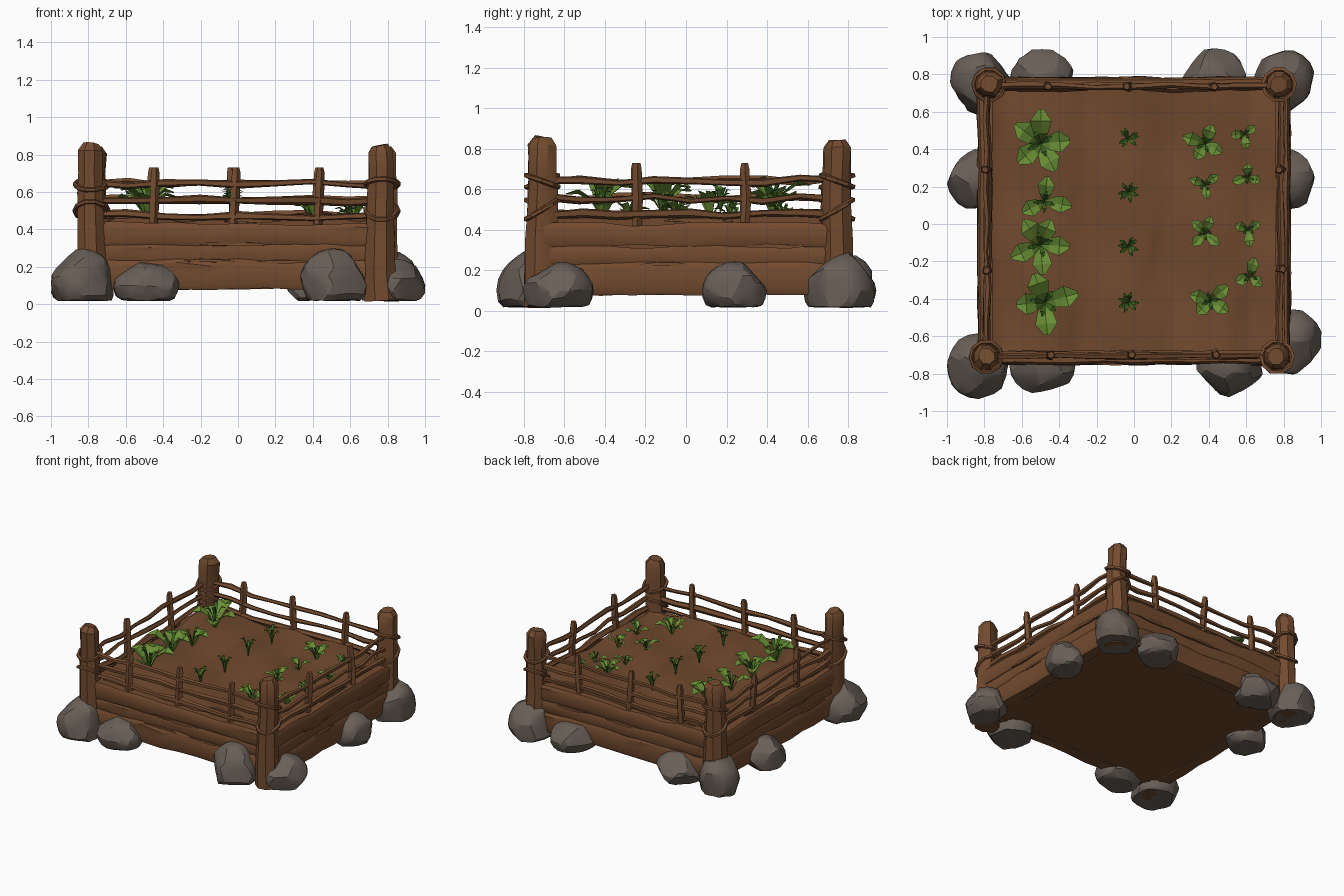
import bpy, bmesh, math, random
from mathutils import Vector

cube = bpy.data.objects.get("Cube")
if cube:
    bpy.data.objects.remove(cube)
rng = random.Random(7)


def material(name, rgb):
    m = bpy.data.materials.new(name)
    m.use_nodes = True
    m.diffuse_color = (*rgb, 1)
    m.node_tree.nodes["Principled BSDF"].inputs["Base Color"].default_value = (*rgb, 1)
    return m


WOOD = material("brown wood", (0.17, 0.07, 0.028))
SOIL = material("brown soil", (0.16, 0.066, 0.027))
STONE = material("grey stone", (0.14, 0.115, 0.095))
LEAF = material("light green leaf", (0.14, 0.27, 0.035))
BLADE = material("dark green blade", (0.05, 0.14, 0.015))


def finish(name, bm, mats, angle=35):
    mesh = bpy.data.meshes.new(name)
    bm.to_mesh(mesh)
    bm.free()
    ob = bpy.data.objects.new(name, mesh)
    bpy.context.collection.objects.link(ob)
    for m in mats:
        mesh.materials.append(m)
    if angle:
        bpy.ops.object.select_all(action="DESELECT")
        ob.select_set(True)
        bpy.context.view_layer.objects.active = ob
        bpy.ops.object.shade_smooth_by_angle(angle=math.radians(angle))
    return ob


def jit(a):
    return rng.uniform(-a, a)


def tube(name, pts, radii, sides=6, rough=0.1, closed=False):
    """Rough hand-hewn pole through the given points."""
    bm = bmesh.new()
    pts = [Vector(p) for p in pts]
    n = len(pts)
    wobble = [1 + jit(rough) for _ in range(sides)]
    rings = []
    for i, p in enumerate(pts):
        a = pts[(i + 1) % n] if closed else pts[min(i + 1, n - 1)]
        b = pts[i - 1] if closed else pts[max(i - 1, 0)]
        d = (a - b).normalized()
        u = d.cross(Vector((0, 0, 1)) if abs(d.z) < 0.8 else Vector((0, 1, 0))).normalized()
        v = d.cross(u)
        ring = []
        for k in range(sides):
            t = math.tau * (k + 0.5) / sides
            r = radii[i] * wobble[k] * (1 + jit(rough / 2))
            ring.append(bm.verts.new(p + r * (u * math.cos(t) + v * math.sin(t))))
        rings.append(ring)
    for i in range(n if closed else n - 1):
        r0, r1 = rings[i], rings[(i + 1) % n]
        for k in range(sides):
            j = (k + 1) % sides
            bm.faces.new((r0[k], r0[j], r1[j], r1[k]))
    if not closed:
        bm.faces.new(rings[0])
        bm.faces.new(rings[-1])
    bmesh.ops.recalc_face_normals(bm, faces=bm.faces)
    return finish(name, bm, [WOOD])


def plank(name, start, end, z0, z1, thick):
    """Weathered board with wavy edges between two ground points."""
    bm = bmesh.new()
    a, b = Vector((*start, 0)), Vector((*end, 0))
    side = (b - a).normalized().cross(Vector((0, 0, 1)))
    rings = []
    for i in range(11):
        p = a.lerp(b, i / 10)
        lo, hi = z0 + jit(0.006), z1 + jit(0.012)
        t = thick / 2 + jit(0.006)
        prof = [(-t, lo), (t * 0.8, lo), (t, lo + 0.02), (t + jit(0.006), (lo + hi) / 2),
                (t, hi - 0.02), (t * 0.75, hi), (-t, hi)]
        rings.append([bm.verts.new(p + side * s + Vector((0, 0, z))) for s, z in prof])
    for r0, r1 in zip(rings, rings[1:]):
        for k in range(len(r0)):
            j = (k + 1) % len(r0)
            bm.faces.new((r0[k], r0[j], r1[j], r1[k]))
    bm.faces.new(rings[0])
    bm.faces.new(rings[-1])
    bmesh.ops.recalc_face_normals(bm, faces=bm.faces)
    finish(name, bm, [WOOD])


# Corner posts: flared foot, chamfered top, bindings round the shaft
corners = [("front_right", -0.79, -0.71, 0.855), ("front_left", 0.765, -0.71, 0.85),
           ("back_left", 0.775, 0.745, 0.84), ("back_right", -0.775, 0.745, 0.84)]
for label, x, y, top in corners:
    heights = [0.02, 0.15, 0.35, 0.6, 0.7, top - 0.035, top]
    widths = [0.092, 0.086, 0.08, 0.074, 0.07, 0.07, 0.045]
    tube(label + "_post", [(x + jit(0.006), y + jit(0.006), z) for z in heights], widths, 8, 0.09)
    for z, tilt in ((0.64, 0.03), (0.5, -0.05)):
        loop = [(x + 0.083 * math.cos(t), y + 0.083 * math.sin(t), z + tilt * math.cos(t + x * 2))
                for t in (math.tau * k / 10 for k in range(10))]
        tube(label + "_binding", loop, [0.014] * 10, 5, 0.1, True)

# Walls of three stacked boards, rails and pickets on each side
sides = [("front", (-0.79, -0.70), (0.79, -0.70), (-0.45, -0.02, 0.43)),
         ("left", (0.785, -0.70), (0.785, 0.74), (-0.24, 0.29)),
         ("back", (0.79, 0.735), (-0.79, 0.735), (-0.47, -0.03, 0.42)),
         ("right", (-0.785, 0.74), (-0.785, -0.70), (-0.25, 0.29))]
for label, a, b, stakes in sides:
    along_x = abs(a[1] - b[1]) < 0.01
    for z0, z1, thick in ((0.08, 0.235, 0.10), (0.225, 0.325, 0.085), (0.315, 0.43, 0.097)):
        plank(label + "_board", a, b, z0, z1, thick)
    for z, r in ((0.645, 0.017), (0.555, 0.018), (0.475, 0.02)):
        pts = []
        for i in range(9):
            p = Vector((*a, 0)).lerp(Vector((*b, 0)), i / 8)
            pts.append(p + Vector((jit(0.01), jit(0.01), z + jit(0.014))))
        tube(label + "_rail", pts, [r * (1 + jit(0.25)) for _ in pts], 5, 0.15)
    for s in stakes:
        x, y = (s, a[1]) if along_x else (a[0], s)
        tilt = jit(0.012)
        tube(label + "_picket", [(x - tilt, y, 0.40), (x, y + jit(0.01), 0.56),
                                 (x + tilt, y, 0.70), (x + tilt, y, 0.73)],
             [0.025, 0.027, 0.025, 0.018], 5, 0.1)
    # splinters lying along the wall top and the board faces
    for _ in range(5):
        t = rng.uniform(0.1, 0.75)
        p = Vector((*a, 0)).lerp(Vector((*b, 0)), t)
        d = (Vector((*b, 0)) - Vector((*a, 0))).normalized()
        out = d.cross(Vector((0, 0, 1)))
        z, off = rng.choice(((0.445, 0.0), (0.32, 0.045), (0.23, 0.045)))
        tube(label + "_splinter", [p + d * s + out * off + Vector((0, 0, z + jit(0.006)))
                                   for s in (0, 0.1, 0.2, 0.3)], [0.004, 0.013, 0.012, 0.003], 4, 0.2)


# Soil bed with ridged rows and a flat underside
def soil_z(x, y):
    row = abs(math.cos(math.pi * (x + 0.03) / 0.44))
    return 0.425 + 0.05 * math.sqrt(row) + 0.012 * math.sin(9 * y + 5 * x)


bm = bmesh.new()
bmesh.ops.create_grid(bm, x_segments=28, y_segments=12, size=1)
for v in bm.verts:
    v.co.x *= 0.76
    v.co.y = v.co.y * 0.70 + 0.02
    v.co.z = soil_z(v.co.x, v.co.y) + jit(0.008)
rim = [e for e in bm.edges if e.is_boundary]
skirt = bmesh.ops.extrude_edge_only(bm, edges=rim)["geom"]
for v in skirt:
    if isinstance(v, bmesh.types.BMVert):
        v.co.z = 0.085
bmesh.ops.holes_fill(bm, edges=[e for e in bm.edges if e.is_boundary])
bmesh.ops.recalc_face_normals(bm, faces=bm.faces)
finish("soil_bed", bm, [SOIL], 50)


# Stones: spheres chiselled by random planes
def stone(x, y, rx, ry, top):
    bm = bmesh.new()
    bmesh.ops.create_icosphere(bm, subdivisions=3, radius=1.1)
    for _ in range(17):
        n = Vector((jit(1), jit(1), jit(1))).normalized()
        limit = rng.uniform(0.86, 0.98)
        for v in bm.verts:
            over = v.co.dot(n) - limit
            if over > 0:
                v.co -= n * over
    for v in bm.verts:
        v.co = Vector((x + v.co.x * rx, y + v.co.y * ry,
                       max(0.02 + jit(0.004), 0.10 + v.co.z * (top - 0.10))))
    finish("stone", bm, [STONE], 22)


for spec in ((-0.83, -0.76, 0.165, 0.16, 0.28), (-0.49, -0.76, 0.16, 0.14, 0.22),
             (0.51, -0.75, 0.17, 0.16, 0.28), (0.85, -0.63, 0.145, 0.16, 0.23),
             (0.84, 0.24, 0.13, 0.145, 0.23), (0.80, 0.76, 0.16, 0.16, 0.28),
             (0.43, 0.78, 0.165, 0.145, 0.22), (-0.49, 0.77, 0.165, 0.155, 0.22),
             (-0.82, 0.76, 0.15, 0.165, 0.28), (-0.85, 0.24, 0.145, 0.15, 0.23)):
    stone(*spec)


# Plants: folded leaves fanned around a root
def leaf(bm, root, turn, reach, rise, width, mat):
    out = Vector((math.cos(turn), math.sin(turn), 0))
    across = Vector((-out.y, out.x, 0))
    rows = []
    for t, w in ((0, 0.12), (0.4, 0.7), (0.72, 1), (1, 0.25)):
        mid = root + out * reach * t ** 1.3 + Vector((0, 0, rise * math.sin(t * 1.9)))
        half = across * width * w / 2
        lift = Vector((0, 0, width * w * 0.18))
        rows.append([bm.verts.new(p) for p in (mid - half + lift, mid, mid + half + lift)])
    for r0, r1 in zip(rows, rows[1:]):
        for k in (0, 1):
            bm.faces.new((r0[k], r0[k + 1], r1[k + 1], r1[k])).material_index = mat


def plant(name, x, y, broad, blades, size):
    bm = bmesh.new()
    root = Vector((x, y, soil_z(x, y) - 0.01))
    start = rng.uniform(0, math.tau)
    for i in range(broad):
        leaf(bm, root, start + math.tau * i / broad + jit(0.3), size * rng.uniform(0.8, 1.1),
             size * rng.uniform(0.55, 1.0), size * 0.66, 0)
    for i in range(blades):
        leaf(bm, root, start + math.tau * (i + 0.5) / blades + jit(0.3), size * 0.42,
             size * rng.uniform(0.75, 1.1), size * 0.17, 1)
    finish(name, bm, [LEAF, BLADE], 0)


for x, y, broad, size in ((-0.5, 0.43, 5, 0.175), (-0.48, 0.12, 3, 0.14),
                          (-0.5, -0.11, 5, 0.16), (-0.48, -0.42, 4, 0.18)):
    plant("broad_leaf_plant", x, y, broad, 4, size)
for y in (0.46, 0.17, -0.12, -0.42):
    plant("sprout", -0.03, y, 0, 7, 0.135)
for x, y, broad, size in ((0.38, 0.43, 4, 0.115), (0.38, 0.21, 3, 0.08), (0.38, -0.05, 4, 0.09),
                          (0.41, -0.41, 4, 0.12), (0.59, 0.48, 3, 0.08), (0.61, 0.25, 3, 0.085),
                          (0.61, -0.03, 3, 0.085), (0.62, -0.28, 3, 0.1)):
    plant("seedling", x, y, broad, 4, size)
